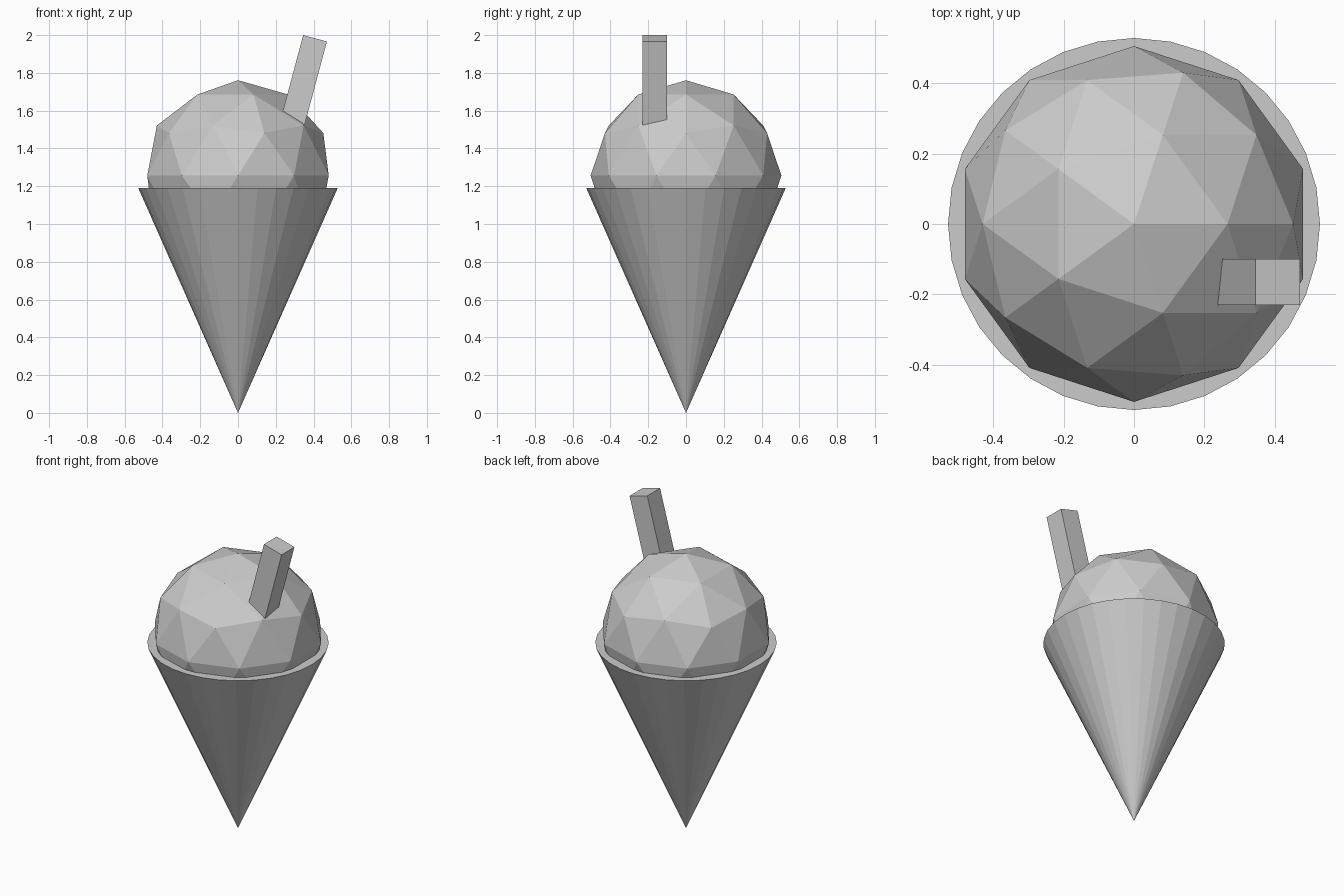
import bpy
from math import radians, sin, cos
from mathutils import Vector

if "Cube" in bpy.data.objects:
    bpy.data.objects.remove(bpy.data.objects["Cube"])

# Wafer cone: 32 sides, point down, flat closed top
bpy.ops.mesh.primitive_cone_add(vertices=32, radius1=0.0, radius2=0.528,
                                depth=1.19, end_fill_type='NGON',
                                location=(0, 0, 0.595))
bpy.context.object.name = "wafer_cone"

# Faceted ice cream scoop resting in the cone
bpy.ops.mesh.primitive_ico_sphere_add(subdivisions=2, radius=0.505,
                                      location=(0, 0, 1.256))
bpy.context.object.name = "ice_cream_scoop"

# Square stick leaning right, its lower end buried in the scoop
tilt, length, width = radians(15), 0.85, 0.13
axis = Vector((sin(tilt), 0, cos(tilt)))
top = Vector((0.408, -0.165, 1.983))
bpy.ops.mesh.primitive_cube_add(size=1, location=top - axis * length / 2,
                                rotation=(0, tilt, 0))
stick = bpy.context.object
stick.name = "chocolate_stick"
stick.scale = (width, width, length)
